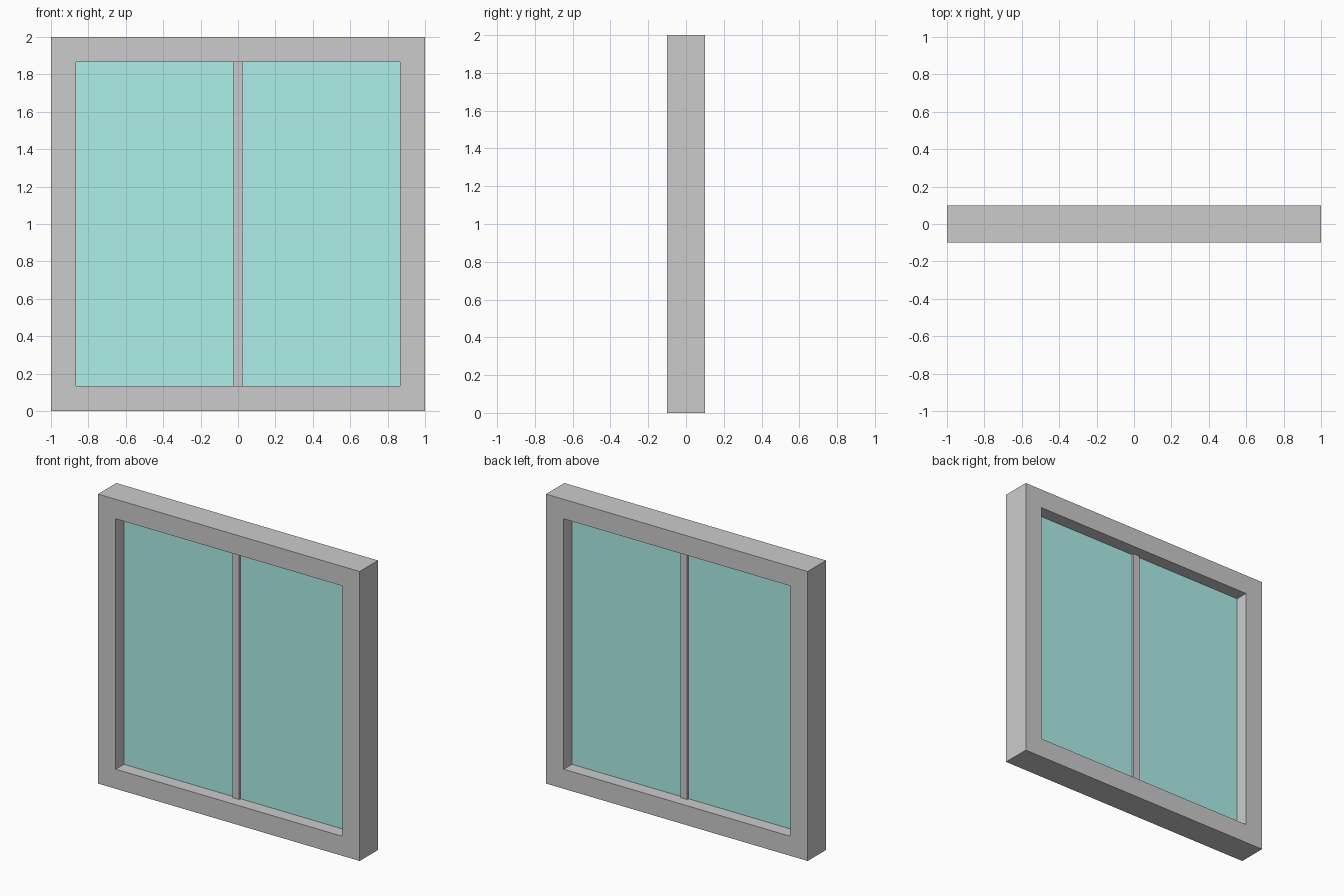
import bpy, bmesh
from mathutils import Matrix, Vector

if "Cube" in bpy.data.objects:
    bpy.data.objects.remove(bpy.data.objects["Cube"])

OUTER, INNER, HALF_DEPTH = 1.0, 0.865, 0.1
BAR, GLASS = 0.025, 0.01          # half thicknesses


def finish(name, bm):
    bmesh.ops.recalc_face_normals(bm, faces=bm.faces)
    mesh = bpy.data.meshes.new(name)
    bm.to_mesh(mesh)
    bm.free()
    obj = bpy.data.objects.new(name, mesh)
    bpy.context.collection.objects.link(obj)
    return obj


def box(name, centre, size):
    bm = bmesh.new()
    matrix = Matrix.Translation(centre) @ Matrix.Diagonal((*size, 1))
    bmesh.ops.create_cube(bm, size=1, matrix=matrix)
    return finish(name, bm)


# Outer frame: rectangular section carried round the four mitred corners
bm = bmesh.new()
section = [(OUTER, -HALF_DEPTH), (OUTER, HALF_DEPTH),
           (INNER, HALF_DEPTH), (INNER, -HALF_DEPTH)]
corners = [(1, 1), (-1, 1), (-1, -1), (1, -1)]
rings = [[bm.verts.new((sx * r, y, 1 + sz * r)) for r, y in section]
         for sx, sz in corners]
for i in range(4):
    a, b = rings[i], rings[(i + 1) % 4]
    for j in range(4):
        k = (j + 1) % 4
        bm.faces.new((a[j], a[k], b[k], b[j]))
finish("window_frame", bm)

# Central vertical bar
box("centre_bar", Vector((0, 0, 1)), (2 * BAR, 2 * BAR, 2 * INNER))

# Glass panes either side of the bar
glass = bpy.data.materials.new("glass")
glass.diffuse_color = (0.42, 0.87, 0.82, 1)
glass.use_nodes = True
glass.node_tree.nodes["Principled BSDF"].inputs["Base Color"].default_value = glass.diffuse_color
for side, label in ((-1, "left"), (1, "right")):
    pane = box(f"{label}_glass_pane",
               Vector((side * (INNER + BAR) / 2, 0, 1)),
               (INNER - BAR, 2 * GLASS, 2 * INNER))
    pane.data.materials.append(glass)
